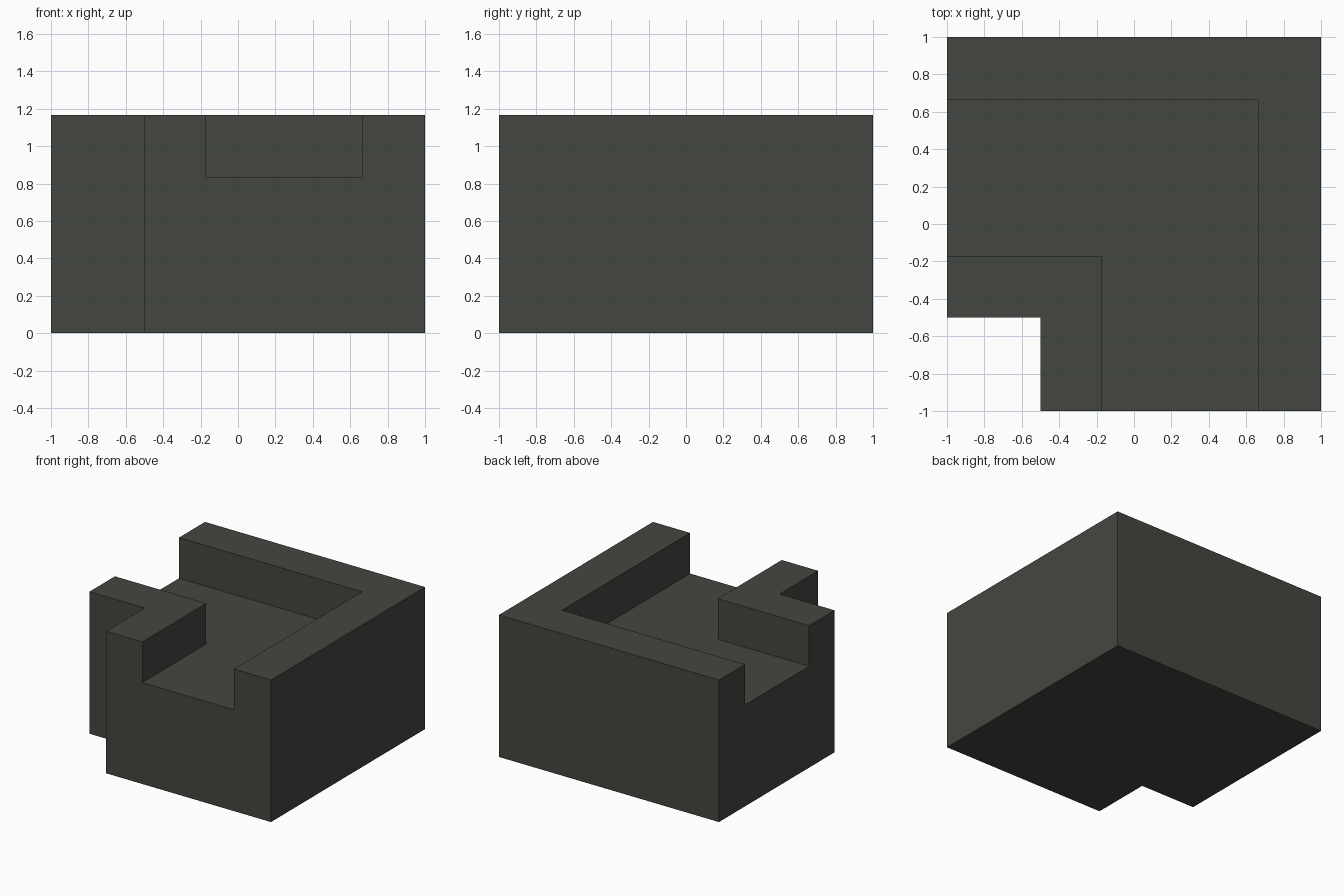
import bpy
import bmesh
import math

cube = bpy.data.objects.get("Cube")
if cube:
    bpy.data.objects.remove(cube, do_unlink=True)

# Single dark grey-green colour
mat = bpy.data.materials.new("dark_stone_grey")
mat.use_nodes = True
colour = (0.056, 0.062, 0.052, 1.0)
mat.diffuse_color = colour
bsdf = mat.node_tree.nodes["Principled BSDF"]
bsdf.inputs["Base Color"].default_value = colour
bsdf.inputs["Roughness"].default_value = 0.9

# Channel cross-section: (distance across the block, height)
TOP, FLOOR = 1.167, 0.833
OUTER, WALL_OUT, WALL_IN, INNER = 1.0, 0.663, -0.17, -0.5
profile = [(OUTER, 0), (OUTER, TOP), (WALL_OUT, TOP), (WALL_OUT, FLOOR),
           (WALL_IN, FLOOR), (WALL_IN, TOP), (INNER, TOP), (INNER, 0)]

# Sweep the section round a mitred right-angle corner
stations = [lambda d: (-1, d), lambda d: (d, d), lambda d: (d, -1)]
bm = bmesh.new()
rings = [[bm.verts.new((*place(d), z)) for d, z in profile] for place in stations]
n = len(profile)
for a, b in zip(rings, rings[1:]):
    for i in range(n):
        j = (i + 1) % n
        bm.faces.new((a[i], a[j], b[j], b[i]))

# Close both open ends
bm.faces.new(rings[0])
bm.faces.new(rings[-1][::-1])

# Merge the coplanar mitre seams and orient faces outward
bmesh.ops.dissolve_limit(bm, angle_limit=math.radians(1),
                         verts=bm.verts[:], edges=bm.edges[:])
bmesh.ops.recalc_face_normals(bm, faces=bm.faces[:])

mesh = bpy.data.meshes.new("corner_channel_block")
bm.to_mesh(mesh)
bm.free()
mesh.materials.append(mat)
block = bpy.data.objects.new("corner_channel_block", mesh)
bpy.context.collection.objects.link(block)
